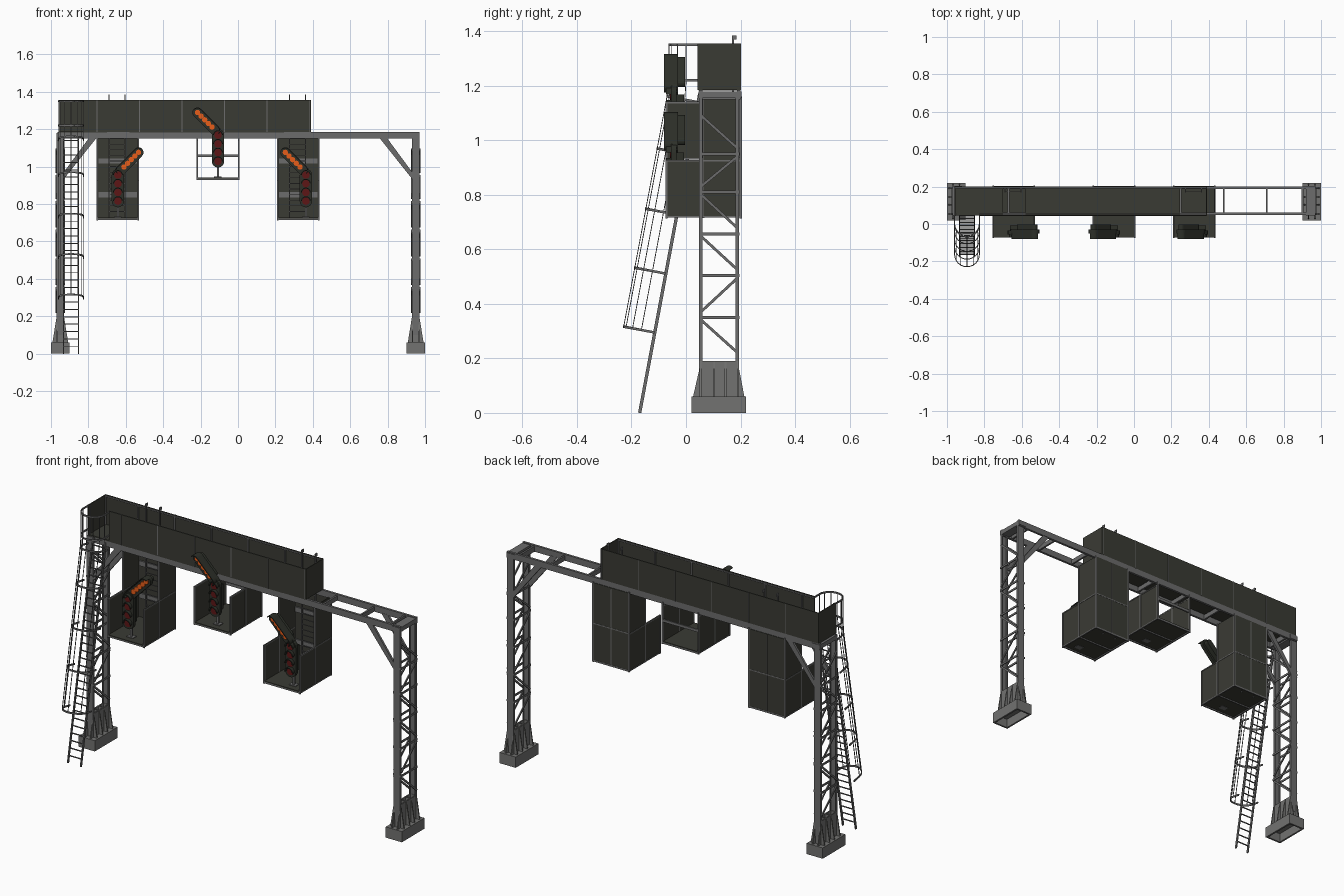
import bpy, bmesh, math
from mathutils import Vector, Matrix

if "Cube" in bpy.data.objects:
    bpy.data.objects.remove(bpy.data.objects["Cube"])


def mat(name, r, g, b):
    m = bpy.data.materials.new(name)
    m.diffuse_color = (r, g, b, 1)
    m.use_nodes = True
    m.node_tree.nodes["Principled BSDF"].inputs["Base Color"].default_value = m.diffuse_color
    return m


STEEL = mat("grey steel", 0.15, 0.15, 0.15)
BASE = mat("footing grey", 0.17, 0.17, 0.165)
PANEL = mat("dark olive panel", 0.042, 0.043, 0.034)
HEAD = mat("signal black green", 0.026, 0.029, 0.022)
ORANGE = mat("orange lamp", 0.8, 0.11, 0.01)
RED = mat("dark red lamp", 0.11, 0.008, 0.008)


class Part:
    """Collects simple solids into one named object."""
    def __init__(self, name, material):
        self.bm, self.name, self.m = bmesh.new(), name, material

    def box(self, x0, x1, y0, y1, z0, z1):
        c = Matrix.Translation(((x0 + x1) / 2, (y0 + y1) / 2, (z0 + z1) / 2))
        s = Matrix.Diagonal((abs(x1 - x0), abs(y1 - y0), abs(z1 - z0), 1))
        bmesh.ops.create_cube(self.bm, size=1, matrix=c @ s)

    def bar(self, p, q, w, d):
        p, q = Vector(p), Vector(q)
        v = q - p
        rot = v.to_track_quat('Z', 'Y').to_matrix().to_4x4()
        m = Matrix.Translation((p + q) / 2) @ rot @ Matrix.Diagonal((w, d, v.length, 1))
        bmesh.ops.create_cube(self.bm, size=1, matrix=m)

    def prism(self, pts, a0, a1, axis='y'):
        f = (lambda u, v, a: (u, a, v)) if axis == 'y' else (lambda u, v, a: (a, u, v))
        lo = [self.bm.verts.new(f(u, v, a0)) for u, v in pts]
        hi = [self.bm.verts.new(f(u, v, a1)) for u, v in pts]
        self.bm.faces.new(lo)
        self.bm.faces.new(hi[::-1])
        n = len(pts)
        for i in range(n):
            j = (i + 1) % n
            self.bm.faces.new((lo[i], hi[i], hi[j], lo[j]))

    def done(self):
        bmesh.ops.recalc_face_normals(self.bm, faces=self.bm.faces)
        me = bpy.data.meshes.new(self.name)
        self.bm.to_mesh(me)
        self.bm.free()
        me.materials.append(self.m)
        ob = bpy.data.objects.new(self.name, me)
        bpy.context.collection.objects.link(ob)


Y0, Y1 = 0.048, 0.2            # front and back of the gantry frame
LEVELS = [0.2, 0.35, 0.504, 0.657, 0.81, 0.95, 1.1]

# Legs, footings and knee braces on both sides
for s, side in ((-1, "left"), (1, "right")):
    foot = Part(side + "_footing", BASE)
    cx = s * 0.95
    foot.box(cx - .05, cx + .05, .02, .22, .05, .06)
    for x in (-.05, .04):
        foot.box(cx + x, cx + x + .01, .02, .22, 0, .055)
    for y in (.02, .21):
        foot.box(cx - .05, cx + .05, y, y + .01, 0, .055)
    foot.done()
    ped = Part(side + "_pedestal", BASE)
    for x in (-.02, .014):
        ped.prism([(.026, .06), (.214, .06), (.194, .165), (.194, .19), (.05, .19), (.05, .165)],
                  cx + x, cx + x + .006, 'x')
    for y in (.05, .1, .142, .188):
        ped.prism([(cx - .042, .06), (cx + .042, .06), (cx + .021, .19), (cx - .021, .19)], y, y + .006)
    ped.done()
    leg = Part(side + "_leg", STEEL)
    for y, w in ((.048, .06), (.182, .188)):
        web = y if y < .1 else .19
        leg.box(cx - .02, cx + .02, web, web + .005, .1, 1.18)
        for x in (-.02, .015):
            leg.box(cx + x, cx + x + .005, y, y + .013, .1, 1.18)
    for x in (-.0225, .0225):
        for i, z in enumerate(LEVELS):
            if 0 < i < 6:
                leg.bar((cx + x, Y0, z), (cx + x, .196, z), .005, .011)
            if i < 6:
                a, b = z + .02, LEVELS[i + 1] - .008
                if i not in (1, 4):
                    a, b = b, a
                leg.bar((cx + x, .054, a), (cx + x, .19, b), .006, .01)
    leg.done()
    brace = Part(side + "_knee_braces", STEEL)
    for y in (.05, .186):
        brace.prism([(s * .93, .935), (s * .93, .972), (s * .795, 1.155), (s * .755, 1.155)], y, y + .012)
    brace.done()

# Top beam: two rails with cross members
beam = Part("top_beam", STEEL)
for y in (Y0, .187):
    beam.box(-.965, .97, y, y + .013, 1.15, 1.185)
for k in range(7):
    x = .48 - .23 * k
    beam.box(x - .005, x + .005, Y0, Y1, 1.152, 1.178)
beam.box(.705, .715, Y0, Y1, 1.152, 1.178)
for s in (-1, 1):
    beam.box(s * .895, s * .905, Y0, Y1, 1.15, 1.18)
    beam.box(s * .92, s * .97, Y0 - .003, Y1 + .003, 1.155, 1.18)
beam.done()

# Walkway trough, floor left open at the two hatches
walk = Part("walkway_panels", PANEL)
walk.box(-.83, .39, .043, .048, 1.185, 1.355)
walk.box(-.96, .39, .195, .2, 1.185, 1.355)
walk.box(-.96, -.955, .043, .2, 1.185, 1.355)
walk.box(.385, .39, .043, .2, 1.185, 1.355)
for a, b in ((-.96, -.7), (-.58, .245)):
    walk.box(a, b, .045, .198, 1.183, 1.19)
walk.done()
posts = Part("walkway_posts", STEEL)
for k in range(7):
    x = max(-.953, .383 - .2275 * k)
    for y in (.05, .189):
        posts.box(x - .004, x + .004, y, y + .006, 1.185, 1.352)
    for y in (.0415, .2):
        if x > -.9:
            posts.box(x - .002, x + .002, y, y + .0015, 1.185, 1.355)
for y in (.05, .189):
    posts.box(-.83 if y < .1 else -.95, .385, y, y + .005, 1.345, 1.352)
posts.done()


def cage(name, x0, x1, z0, tall):
    """Hanging work cage: panels, frame and, if tall, a back wall and ladder."""
    y0, y1, zm = -.073, .203, z0 + .21
    p = Part(name + "_panels", PANEL)
    p.box(x0, x1, y0, y1, z0 + .004, z0 + .01)
    for x in (x0, x1 - .005):
        p.box(x, x + .005, y0, y1, z0, zm)
        if tall:
            p.box(x, x + .005, .06, y1, zm, 1.155)
    if tall:
        p.box(x0, x1, y1 - .005, y1, z0, 1.155)
    p.done()
    f = Part(name + "_frame", STEEL)
    for x in (x0 - .002, x1 - .006):
        f.box(x, x + .008, y0 - .002, y0 + .006, z0 - .005, zm)
        f.box(x, x + .008, y1 - .006, y1 + .002, z0 - .005, 1.16)
        f.box(x, x + .008, .056, .064, z0, 1.16)
        for z in (z0 - .002, zm - .006):
            f.box(x, x + .008, y0, y1, z, z + .006)
    for y in (y0, .06, y1 - .006):
        f.box(x0, x1, y, y + .007, z0 - .003, z0 + .006)
    if tall:
        for z in (.85, 1.03):
            f.box(x0 + .01, x1 - .01, .19, .199, z - .014, z + .014)
        f.box(x0, x1, y1 - .003, y1 + .001, zm - .003, zm + .003)
        f.box((x0 + x1) / 2 - .003, (x0 + x1) / 2 + .003, y1, y1 + .001, z0, 1.15)
    else:
        f.box(x0, x1, y1 - .008, y1, 1.05, 1.065)
    f.done()
    if tall:
        lad = Part(name + "_ladder", STEEL)
        c = -.647 if x0 < 0 else .318
        for x in (c - .042, c + .042):
            lad.box(x - .003, x + .003, .168, .176, z0, 1.385)
            lad.box(x - .003, x + .003, .176, .186, 1.37, 1.385)
        for i in range(15):
            z = z0 + .04 + i * .03
            lad.box(c - .042, c + .042, .17, .174, z, z + .004)
        lad.done()


cage("left_cage", -.755, -.53, .718, True)
cage("middle_cage", -.22, .005, .932, False)
cage("right_cage", .21, .435, .718, True)


def arc(c, r, a0, a1, n=8):
    return [(c[0] + r * math.cos(a0 + (a1 - a0) * i / n), c[1] + r * math.sin(a0 + (a1 - a0) * i / n))
            for i in range(n + 1)]


def stadium(p, q, r):
    a = math.atan2(q[1] - p[1], q[0] - p[0])
    return arc(q, r, a - math.pi / 2, a + math.pi / 2) + arc(p, r, a + math.pi / 2, a + 1.5 * math.pi)


def hood(p, q, r, a, up):
    """Half shell around the upper side of the line p-q (direction a)."""
    t = math.pi / 2 * up
    def path(k): return arc(q, k, a, a + t) + arc(p, k, a + t, a + 2 * t)
    return path(r) + path(r - .005)[::-1]


def signal(name, x, z, s, zfloor):
    """Four-lamp vertical head with a slanted five-lamp head leaning to side s."""
    h = Part(name + "_heads", HEAD)
    low, high = (x, z), (x, z + .14)
    h.prism(stadium(low, high, .033), -.055, -.035)
    h.box(x - .022, x + .022, -.036, -.008, z, z + .14)
    p, q = (x + s * .032, z + .183), (x + s * .11, z + .261)
    h.prism(stadium((x + s * .01, z + .16), q, .027), -.05, -.03)
    h.prism(stadium(p, q, .016), -.031, -.004)
    a = math.atan2(q[1] - p[1], q[0] - p[0])
    h.prism(hood((x + s * .015, z + .166), q, .027, a, s), -.08, -.045)
    lamps = [(x, z + i * .0467) for i in range(4)]
    for c in lamps:
        h.prism(hood(c, c, .026, 0, 1), -.073, -.05)
    h.done()
    red = Part(name + "_red_lamps", RED)
    for c in lamps:
        red.prism(arc(c, .02, 0, 2 * math.pi * 15 / 16, 15), -.059, -.05)
    red.done()
    orange = Part(name + "_orange_lamps", ORANGE)
    for i in range(5):
        c = (p[0] + (q[0] - p[0]) * i / 4, p[1] + (q[1] - p[1]) * i / 4)
        orange.prism(arc(c, .0145, 0, 2 * math.pi * 11 / 12, 11), -.056, -.045)
    orange.done()
    m = Part(name + "_mast", STEEL)
    m.box(x - .006, x + .006, -.03, -.018, zfloor, z + .05)
    m.box(x - .02, x + .02, -.04, -.008, zfloor, zfloor + .012)
    m.done()


signal("left_signal", -.642, .815, 1, .72)
signal("middle_signal", -.107, 1.028, -1, .935)
signal("right_signal", .363, .815, -1, .72)

# Sloping access ladder
LX = -.893
top, foot = Vector((0, .05, 1.17)), Vector((0, -.17, 0))
d = (top - foot).normalized()
out = Vector((0, -d.z, d.y))     # away from the gantry, square to the ladder
lad = Part("access_ladder", STEEL)
for x in (-.04, .04):
    lad.bar(foot + Vector((LX + x, 0, 0)), top + Vector((LX + x, 0, 0)), .006, .012)
for i in range(1, 30):
    c = foot + d * (i * .04)
    lad.bar(c + Vector((LX - .04, 0, 0)), c + Vector((LX + .04, 0, 0)), .005, .005)
lad.done()

# Safety cage: U hoops joined by thin strips, upright beside the walkway
U = [(-.066, 0)] + [(u, v + .05) for u, v in arc((0, 0), .066, math.pi, 0, 12)] + [(.066, 0)]
hoops = Part("ladder_cage", STEEL)
ring_pts = []
for t in (.3, .52, .74, .965, 1.16):
    ring_pts.append([foot + d * t + out * v + Vector((LX + u, 0, 0)) for u, v in U])
for z in (1.22, 1.35):
    ring_pts.append([Vector((LX + u, .048 - v * .95, z)) for u, v in U])
for r in ring_pts:
    for a, b in zip(r, r[1:]):
        hoops.bar(a, b, .005, .009)
for a, b in zip(ring_pts, ring_pts[1:]):
    for i in range(1, 14, 2):
        hoops.bar(a[i], b[i], .003, .003)
hoops.done()
